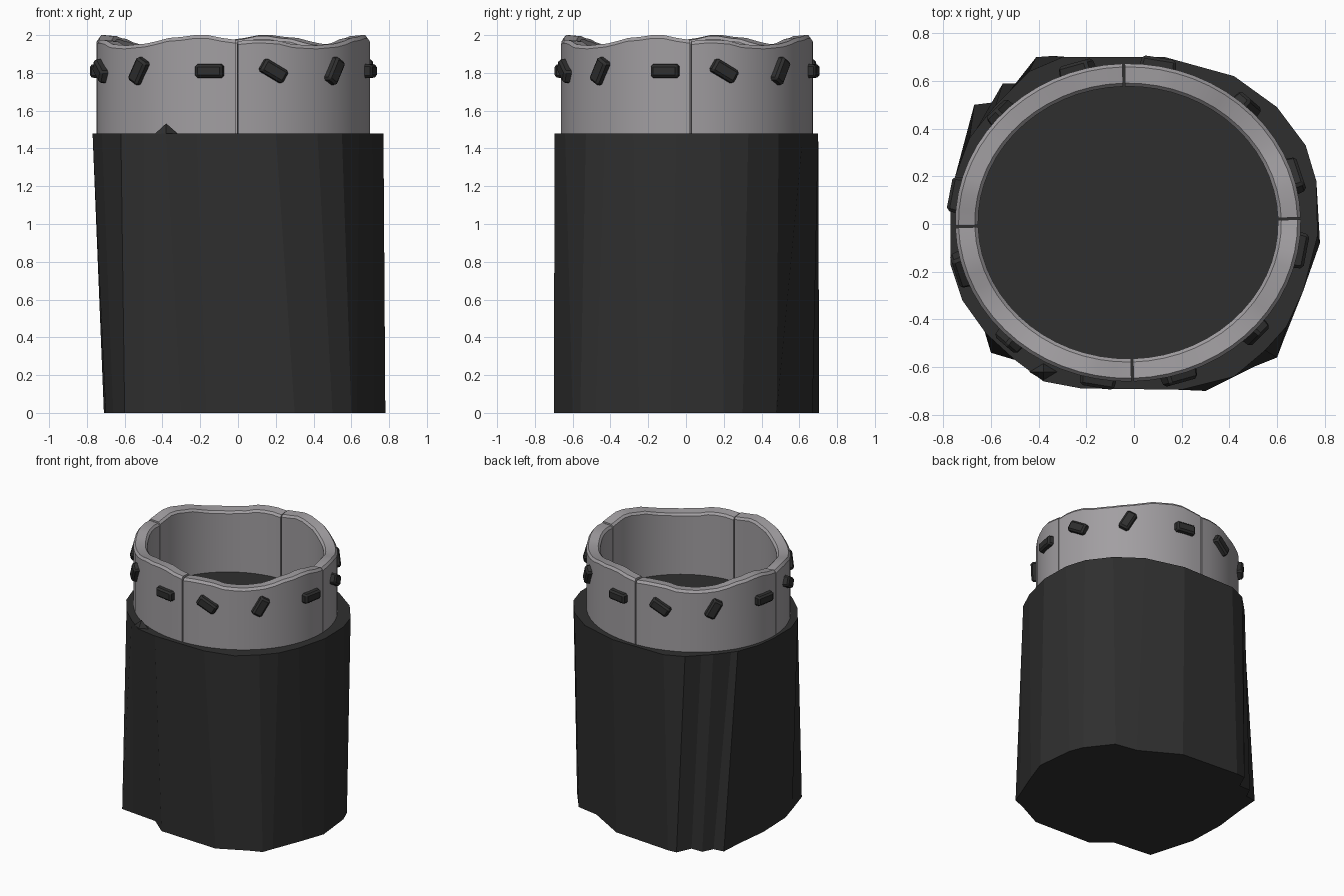
import bpy, bmesh, math
from mathutils import Vector, Matrix

if "Cube" in bpy.data.objects:
    bpy.data.objects.remove(bpy.data.objects["Cube"])

CX, CY = -0.025, 0.006          # ring centre
RX, RY, WALL = 0.725, 0.667, 0.096


def material(name, rgb):
    m = bpy.data.materials.new(name)
    m.diffuse_color = (*rgb, 1)
    m.use_nodes = True
    m.node_tree.nodes["Principled BSDF"].inputs["Base Color"].default_value = m.diffuse_color
    return m


DARK = material("charcoal stone", (0.028, 0.028, 0.028))
GREY = material("pale grey stone", (0.36, 0.345, 0.36))


def finish(name, bm, mat, smooth=False):
    bmesh.ops.recalc_face_normals(bm, faces=bm.faces)
    me = bpy.data.meshes.new(name)
    bm.to_mesh(me)
    bm.free()
    me.materials.append(mat)
    ob = bpy.data.objects.new(name, me)
    bpy.context.collection.objects.link(ob)
    if smooth:
        bpy.context.view_layer.objects.active = ob
        ob.select_set(True)
        bpy.ops.object.shade_smooth_by_angle(angle=math.radians(30))
        ob.select_set(False)
    return ob


# rough rock base: top outline xy, bottom outline xy
OUTLINE = [
    (.77, -.05, .78, -.08), (.765, .18, .75, .20), (.72, .33, .71, .30),
    (.60, .49, .57, .48), (.42, .62, .40, .51), (.13, .70, .12, .67),
    (-.30, .70, -.34, .705), (-.44, .64, -.41, .70), (-.52, .56, -.46, .59),
    (-.58, .50, -.55, .59), (-.66, .40, -.59, .51), (-.69, .36, -.67, .50),
    (-.75, .20, -.68, .34), (-.77, .05, -.71, .08), (-.77, -.17, -.70, -.20),
    (-.72, -.32, -.66, -.34), (-.62, -.46, -.60, -.54), (-.50, -.57, -.50, -.55),
    (-.38, -.66, -.30, -.57), (-.22, -.69, -.17, -.68), (.20, -.695, .30, -.70),
    (.42, -.64, .50, -.60), (.55, -.53, .60, -.56), (.64, -.43, .63, -.48),
    (.71, -.28, .72, -.25)]
bm = bmesh.new()
top = [bm.verts.new((a, b, 1.48)) for a, b, c, d in OUTLINE]
bot = [bm.verts.new((c, d, 0)) for a, b, c, d in OUTLINE]
n = len(top)
bm.faces.new(top)
bm.faces.new(bot[::-1])
for i in range(n):
    j = (i + 1) % n
    bm.faces.new((bot[i], bot[j], top[j], top[i]))
finish("rock_base", bm, DARK)

# small rock chip on the front rim
bm = bmesh.new()
bmesh.ops.create_cone(bm, cap_ends=True, segments=4, radius1=0.06, radius2=0, depth=0.055,
                      matrix=Matrix.Translation((-.38, -.62, 1.505)) @ Matrix.Diagonal((1, .6, 1, 1)))
finish("rock_chip", bm, DARK)

# four curved wall blocks with worn top edges
WEAR = [1.968, 1.975, 1.975, 1.97, 1.952, 1.948, 1.945, 1.95, 1.955, 1.968, 1.985, 1.99, 2.0, 2.0, 1.985, 1.975]


def wall_block(name, start):
    bm = bmesh.new()
    rings = []
    for i, h in enumerate(WEAR):
        u = i / (len(WEAR) - 1)
        t = math.radians(start + 0.4 + 89.2 * u)
        c, s = math.cos(t), math.sin(t)
        profile = [(0, 1.46), (0, h - .018), (.014, h), (WALL - .014, h - .006),
                   (WALL, h - .022), (WALL, 1.46)]
        rings.append([bm.verts.new((CX + (RX - d) * c, CY + (RY - d) * s, z)) for d, z in profile])
    for a, b in zip(rings, rings[1:]):
        for k in range(6):
            m = (k + 1) % 6
            bm.faces.new((a[k], b[k], b[m], a[m]))
    bm.faces.new(rings[0])
    bm.faces.new(rings[-1])
    finish(name, bm, GREY, True)


# bevelled stone studs set around the wall
def stud(name, angle, tilt, size):
    t = math.radians(angle)
    c, s = math.cos(t), math.sin(t)
    normal = Vector((c / RX, s / RY, 0)).normalized()
    side = Vector((-normal.y, normal.x, 0))
    rot = Matrix((side, -normal, Vector((0, 0, 1)))).transposed().to_4x4()
    bm = bmesh.new()
    bmesh.ops.create_cube(bm, size=1)
    bmesh.ops.scale(bm, vec=size, verts=bm.verts)
    for v in bm.verts:              # narrower outer face
        if v.co.y < 0:
            v.co.x *= .9
            v.co.z *= .85
    bmesh.ops.bevel(bm, geom=bm.edges[:], offset=.012, segments=1, affect='EDGES')
    place = Matrix.Translation((CX + RX * c, CY + RY * s, 1.81))
    bm.transform(place @ rot @ Matrix.Rotation(-math.radians(tilt), 4, 'Y'))
    finish(name, bm, DARK)


STUDS = [(-100, 0, (.16, .07, .08)), (-73, -30, (.155, .07, .085)), (-43, 60, (.15, .07, .085))]
for q in range(4):
    wall_block(f"wall_block_{q + 1}", -88.5 + 90 * q)
    for k, (ang, tilt, size) in enumerate(STUDS):
        stud(f"stud_{q + 1}_{k + 1}", ang + 90 * q, tilt, size)
